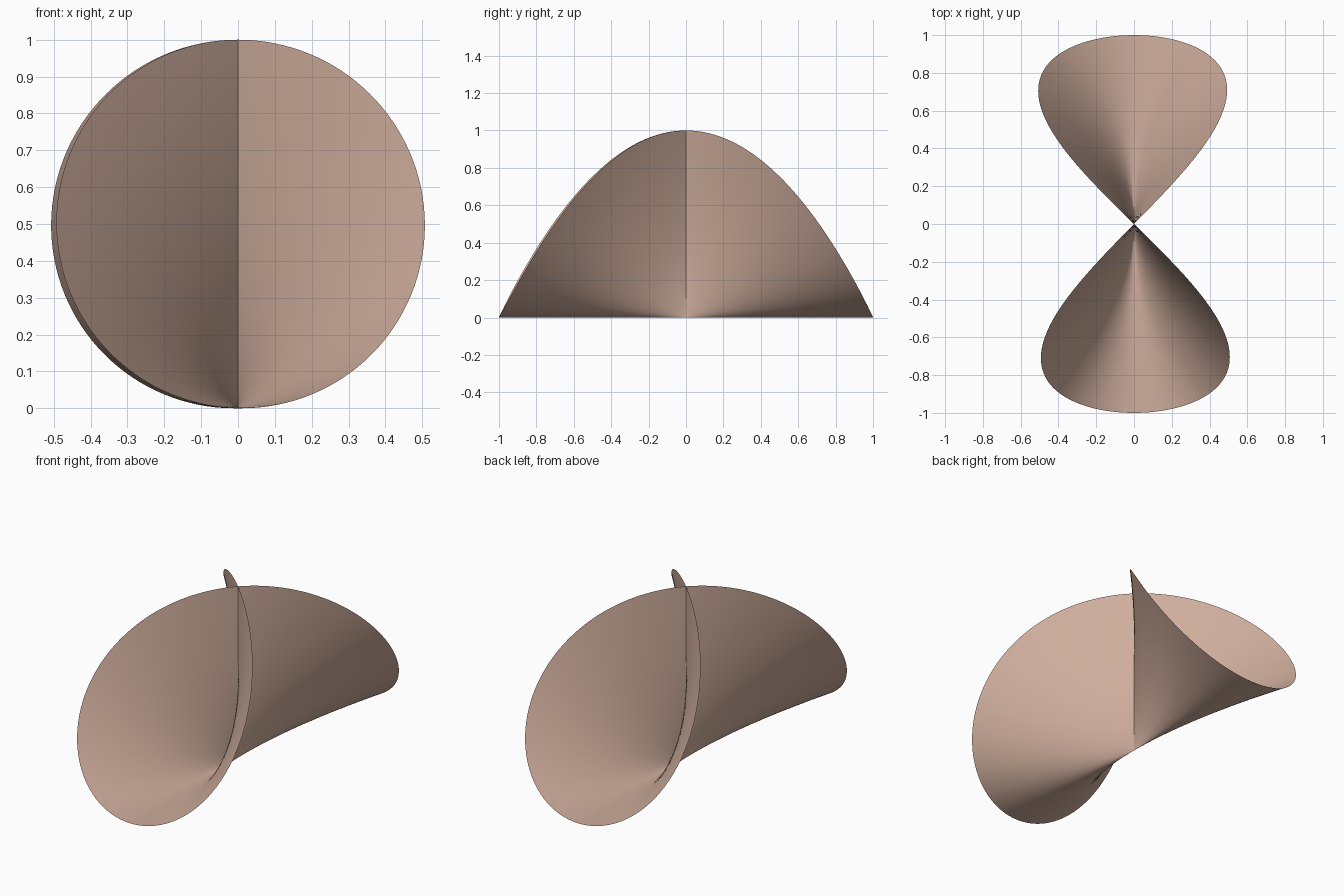
import bpy, bmesh, math
from mathutils import Matrix

if "Cube" in bpy.data.objects:
    bpy.data.objects.remove(bpy.data.objects["Cube"])

ROWS, COLS = 128, 64      # steps along the rim, steps across the sheet
TWIST = 0.01              # slight turn of the whole form about z

clay = bpy.data.materials.new("warm clay")
clay.diffuse_color = (0.62, 0.42, 0.335, 1)
clay.use_nodes = True
clay.node_tree.nodes["Principled BSDF"].inputs["Base Color"].default_value = clay.diffuse_color


def umbrella(u, v):
    """Self-crossing ruled surface x^2 = y^2 z."""
    return u * v, u, v * v


def folded_sheet(name):
    """Map a round disc of parameters onto the surface, so its rim lies on a sphere."""
    bm = bmesh.new()
    ends = [bm.verts.new(umbrella(0, v)) for v in (-1, 1)]
    rows = []
    for i in range(1, ROWS):
        a = math.pi * (i / ROWS - 0.5)
        rows.append([bm.verts.new(umbrella(math.cos(a) * (2 * j / COLS - 1), math.sin(a)))
                     for j in range(COLS + 1)])
    for a, b in zip(rows, rows[1:]):
        for j in range(COLS):
            bm.faces.new((a[j], a[j + 1], b[j + 1], b[j]))
    for j in range(COLS):
        bm.faces.new((ends[0], rows[0][j + 1], rows[0][j]))
        bm.faces.new((ends[1], rows[-1][j], rows[-1][j + 1]))
    bmesh.ops.transform(bm, matrix=Matrix.Rotation(TWIST, 4, 'Z'), verts=bm.verts)
    me = bpy.data.meshes.new(name)
    bm.to_mesh(me)
    bm.free()
    me.materials.append(clay)
    ob = bpy.data.objects.new(name, me)
    bpy.context.collection.objects.link(ob)
    bpy.ops.object.select_all(action='DESELECT')
    ob.select_set(True)
    bpy.context.view_layer.objects.active = ob
    bpy.ops.object.shade_smooth_by_angle(angle=math.radians(30))
    return ob


# One sheet crossing itself along the vertical centre line
folded_sheet("folded_sheet")
